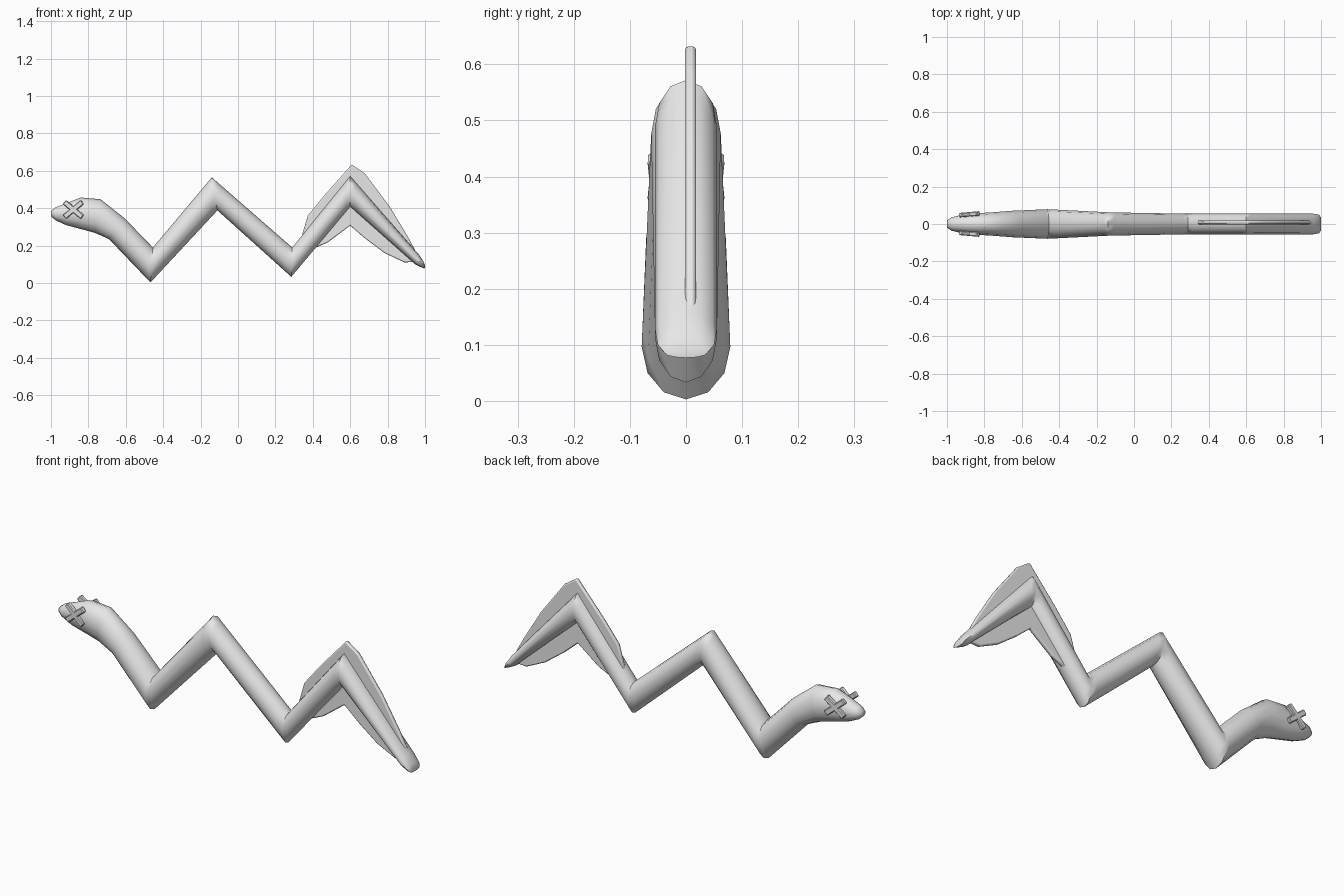
import bpy, bmesh, math
from mathutils import Vector

cube = bpy.data.objects.get("Cube")
if cube:
    bpy.data.objects.remove(cube)

grey = bpy.data.materials.new("plain grey")
grey.use_nodes = True
grey.diffuse_color = (0.8, 0.8, 0.8, 1)
grey.node_tree.nodes["Principled BSDF"].inputs["Base Color"].default_value = (0.8, 0.8, 0.8, 1)


def finish(name, bm, angle):
    bmesh.ops.recalc_face_normals(bm, faces=bm.faces)
    mesh = bpy.data.meshes.new(name)
    bm.to_mesh(mesh)
    bm.free()
    mesh.materials.append(grey)
    obj = bpy.data.objects.new(name, mesh)
    bpy.context.collection.objects.link(obj)
    bpy.ops.object.select_all(action='DESELECT')
    obj.select_set(True)
    bpy.context.view_layer.objects.active = obj
    bpy.ops.object.shade_smooth_by_angle(angle=math.radians(angle))
    return obj


# Body stations from snout to tail: top x, top z, bottom x, bottom z, half width
stations = [
    (-1.0, .385, -.998, .355, .02),
    (-.975, .405, -.975, .335, .036),
    (-.91, .43, -.92, .31, .05),
    (-.84, .457, -.82, .283, .058),
    (-.735, .448, -.765, .268, .063),
    (-.605, .345, -.69, .235, .071),
    (-.455, .19, -.468, .003, .079),
    (-.14, .565, -.11, .388, .062),
    (.29, .19, .285, .033, .055),
    (.60, .572, .60, .408, .055),
    (.965, .155, .95, .098, .055),
    (.99, .118, .985, .082, .05),
    (1.0, .095, .998, .077, .038),
]
KINKS = (6, 7, 8, 9)


def blend(a, b, t):
    return tuple(p + (q - p) * t for p, q in zip(a, b))


# Extra rings beside each kink keep the bends crisp under smooth shading
rings = []
for i, s in enumerate(stations):
    if i in KINKS:
        rings += [blend(s, stations[i - 1], .07), s, blend(s, stations[i + 1], .07)]
    else:
        rings.append(s)

SIDES = 12
bm = bmesh.new()
loops = []
for tx, tz, bx, bz, w in rings:
    top, low = Vector((tx, 0, tz)), Vector((bx, 0, bz))
    mid, half = (top + low) / 2, (top - low) / 2
    loops.append([bm.verts.new(mid + half * math.cos(a) + Vector((0, w * math.sin(a), 0)))
                  for a in (math.tau * k / SIDES for k in range(SIDES))])
for a, b in zip(loops, loops[1:]):
    for k in range(SIDES):
        n = (k + 1) % SIDES
        bm.faces.new((a[k], a[n], b[n], b[k]))
bm.faces.new(loops[0])
bm.faces.new(loops[-1])
finish("body", bm, 60)

# Tail fin: one thin plate showing above and below the last bend
upper = [(.336, .235), (.373, .36), (.464, .472), (.608, .634), (.677, .587),
         (.81, .41), (.907, .25), (.98, .115)]
lower = [(.89, .11), (.784, .16), (.677, .24), (.6, .307), (.48, .217), (.4, .182)]
bm = bmesh.new()
face = bm.faces.new([bm.verts.new((x, -.002, z)) for x, z in upper + lower])
new = bmesh.ops.extrude_face_region(bm, geom=[face])["geom"]
bmesh.ops.translate(bm, vec=(0, .02, 0), verts=[v for v in new if isinstance(v, bmesh.types.BMVert)])
fin = finish("tail_fin", bm, 40)
bevel = fin.modifiers.new("rounded rim", 'BEVEL')
bevel.width = .006
bevel.segments = 2

# Cross-shaped eyes: two crossed bars on each side of the head
for side, label in ((-1, "right"), (1, "left")):
    for n, tilt in enumerate((40, -40)):
        bm = bmesh.new()
        bmesh.ops.create_cube(bm, size=1)
        bmesh.ops.scale(bm, vec=(.125, .024, .028), verts=bm.verts)
        bmesh.ops.bevel(bm, geom=bm.edges[:], offset=.004, segments=1, affect='EDGES')
        bar = finish(f"{label}_eye_bar_{n + 1}", bm, 30)
        bar.location = (-.88, side * .052, .393)
        bar.rotation_euler = (0, math.radians(tilt), side * math.radians(5))
